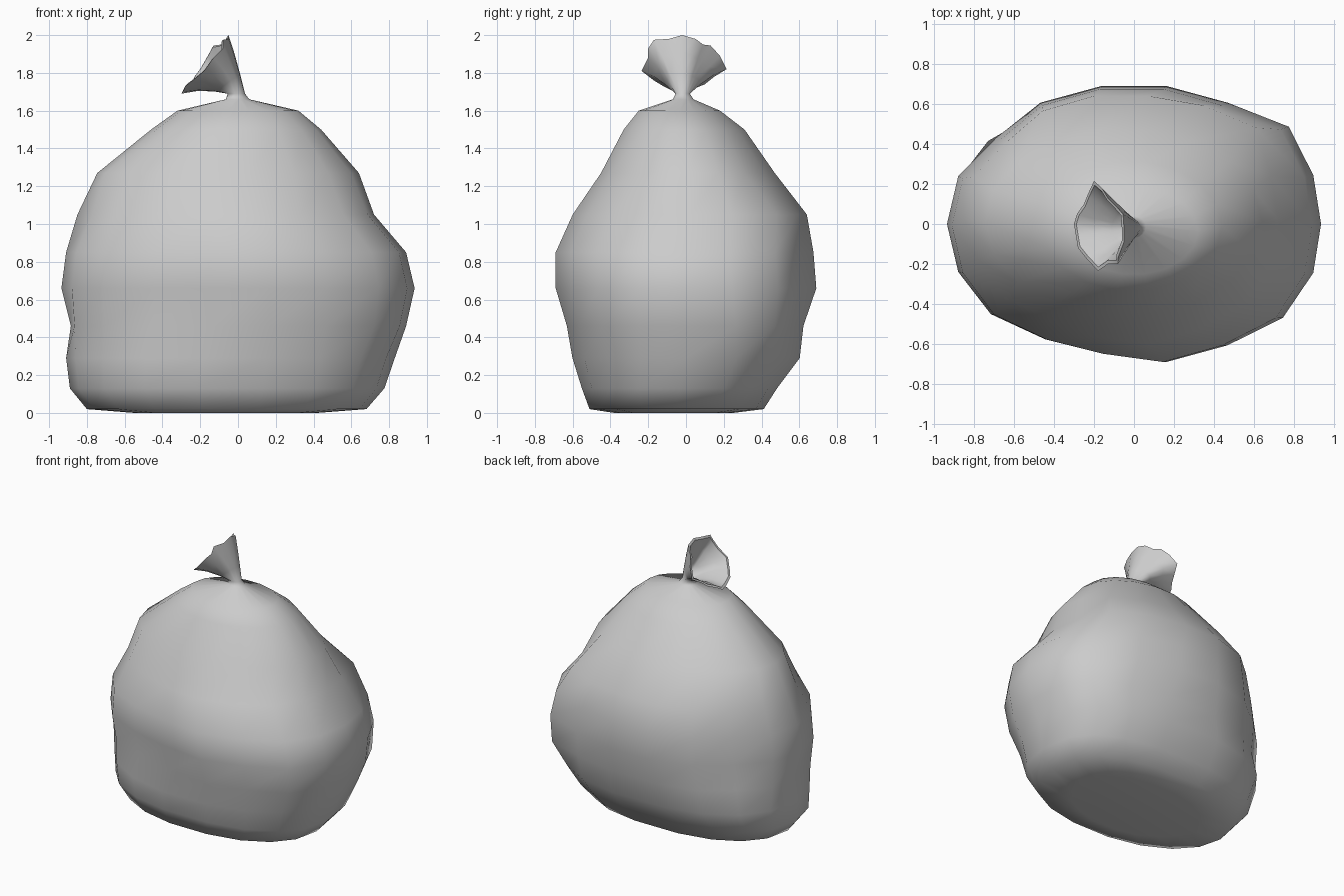
import bpy, bmesh, math
from mathutils import Vector

if "Cube" in bpy.data.objects:
    bpy.data.objects.remove(bpy.data.objects["Cube"])

N = 18

# Body rings: z, x min, x max, y min, y max, roundness (below 1 is squarer)
BODY = [
    (0.00, -0.55, 0.42, -0.38, 0.25, 0.95),
    (0.02, -0.80, 0.68, -0.51, 0.41, 0.87),
    (0.13, -0.89, 0.775, -0.55, 0.48, 0.84),
    (0.29, -0.91, 0.83, -0.60, 0.60, 0.87),
    (0.46, -0.92, 0.89, -0.63, 0.62, 0.92),
    (0.66, -0.935, 0.935, -0.69, 0.69, 1),
    (0.85, -0.91, 0.89, -0.69, 0.675, 1),
    (1.05, -0.85, 0.72, -0.60, 0.64, 1),
    (1.27, -0.745, 0.64, -0.45, 0.47, 1),
    (1.50, -0.46, 0.44, -0.33, 0.31, 1),
    (1.60, -0.32, 0.32, -0.25, 0.18, 1),
    (1.66, -0.065, 0.06, -0.07, 0.04, 1),
    (1.69, -0.055, 0.037, -0.055, 0.02, 1),
]

# Bulges and hollows round the belly, as a scale per corner
LUMPS = {1: 1.02, 2: 1.08, 7: 0.96, 12: 0.95, 13: 0.94, 16: 1.04, 17: 1.02}

# Ragged mouth of the tied-off end, starting from its highest point
MOUTH = [Vector(p) for p in (
    (-.05, -.02, 2.0), (-.055, .05, 1.98), (-.09, .09, 1.95), (-.13, .13, 1.945),
    (-.16, .18, 1.89), (-.20, .215, 1.82), (-.23, .15, 1.78), (-.25, .10, 1.74),
    (-.285, .05, 1.72), (-.30, 0, 1.69), (-.29, -.06, 1.70), (-.28, -.12, 1.73),
    (-.24, -.17, 1.76), (-.18, -.235, 1.81), (-.13, -.20, 1.88), (-.08, -.20, 1.93),
    (-.08, -.17, 1.975), (-.05, -.09, 1.98))]


def power(v, e):
    return math.copysign(abs(v) ** e, v)


def oval(z, x0, x1, y0, y1, e):
    pts = []
    for k in range(N):
        a = 2 * math.pi * k / N
        # Low down, the back right is squarer and the front left rounder
        q = e
        if z < 0.5:
            q += -0.1 if 0 < k < 5 else 0.08 if 9 < k < 14 else 0
        x = (x0 + x1) / 2 + (x1 - x0) / 2 * power(math.cos(a), q)
        y = (y0 + y1) / 2 + (y1 - y0) / 2 * power(math.sin(a), q) / 0.985
        if 0.4 < z < 1.1:
            s = LUMPS.get(k, 1)
            x, y = x * s, y * s
        # Small dent low on the left, hollow higher on the front left
        if k == 9 and z == 0.46:
            x += 0.035
        if k in (10, 11, 12) and z == 1.05:
            x, y = x * 0.96, y * 0.96
        # Fuller shoulder on the back right
        if k in (2, 3) and z == 1.05:
            x, y = x * 1.05, y * 1.05
        pts.append(Vector((x, y, z)))
    return pts


def blend(a, b, t, lift=0.0):
    up = Vector((0, 0, lift))
    return [p.lerp(q, t) + up for p, q in zip(a, b)]


rings = [oval(*row) for row in BODY]
neck = rings[-1]

# Flared end, outside
rings += [blend(neck, MOUTH, 0.3, 0.012), blend(neck, MOUTH, 0.65, 0.014), MOUTH]
rim = len(rings) - 1

# Rim and inside of the flared end
centre = sum(MOUTH, Vector()) / N
core = sum(neck, Vector()) / N
inner = [p.lerp(centre, 0.09) for p in MOUTH]
throat = [p.lerp(core, 0.35) for p in neck]
rings += [inner, blend(throat, inner, 0.65, 0.014), blend(throat, inner, 0.3, 0.012), throat]

# Skin all rings into one bag
bm = bmesh.new()
loops = [[bm.verts.new(p) for p in ring] for ring in rings]
for a, b in zip(loops, loops[1:]):
    for k in range(N):
        j = (k + 1) % N
        bm.faces.new((a[k], a[j], b[j], b[k]))
bm.faces.new(loops[0][::-1])
bm.faces.new(loops[-1])
for f in bm.faces:
    f.smooth = True

# Keep the two edges of the rim crisp
for ring in loops[rim:rim + 2]:
    for k in range(N):
        bm.edges.get((ring[k], ring[(k + 1) % N])).smooth = False

mesh = bpy.data.meshes.new("tied_bag")
bm.to_mesh(mesh)
bm.free()
bag = bpy.data.objects.new("tied_bag", mesh)
bpy.context.collection.objects.link(bag)
